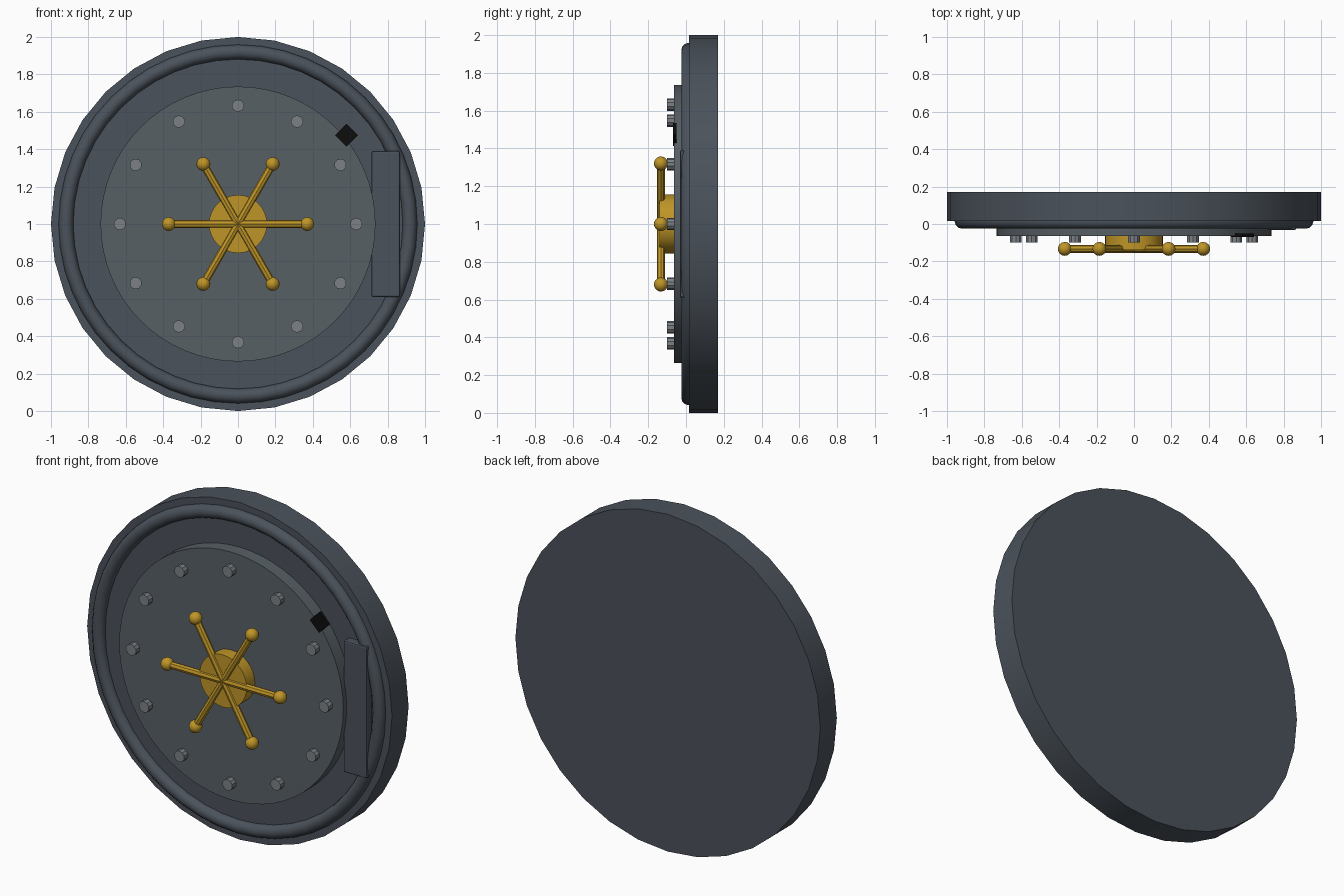
import bpy, math
from math import radians, sin, cos, pi

if "Cube" in bpy.data.objects:
    bpy.data.objects.remove(bpy.data.objects["Cube"])

CZ = 1.0  # height of the door centre


def material(name, rgb):
    m = bpy.data.materials.new(name)
    m.diffuse_color = (*rgb, 1)
    m.use_nodes = True
    m.node_tree.nodes["Principled BSDF"].inputs["Base Color"].default_value = m.diffuse_color
    return m


STEEL = material("dark_steel", (0.07, 0.085, 0.105))
PLATE = material("plate_steel", (0.095, 0.115, 0.13))
BOLT = material("bolt_steel", (0.2, 0.22, 0.24))
GOLD = material("brass", (0.52, 0.3, 0.02))
BLACK = material("black", (0.004, 0.004, 0.004))


def finish(name, mat, smooth=True):
    ob = bpy.context.object
    ob.name = name
    ob.data.materials.append(mat)
    if smooth:
        bpy.ops.object.shade_smooth_by_angle(angle=radians(31))
    return ob


def disc(name, r, y0, y1, sides, mat, x=0, z=CZ, smooth=True):
    """Cylinder along y between y0 and y1."""
    bpy.ops.mesh.primitive_cylinder_add(
        vertices=sides, radius=r, depth=y1 - y0,
        location=(x, (y0 + y1) / 2, z), rotation=(pi / 2, 0, 0))
    return finish(name, mat, smooth)


def box(name, size, loc, mat, turn=0, bevel=0):
    bpy.ops.mesh.primitive_cube_add(size=1, location=loc, rotation=(0, turn, 0))
    bpy.context.object.scale = size
    bpy.ops.object.transform_apply(location=False, rotation=False, scale=True)
    ob = finish(name, mat, False)
    if bevel:
        b = ob.modifiers.new("bevel", 'BEVEL')
        b.width = bevel
        b.segments = 2
    return ob


# Door slab, rim ring and raised front plate
disc("door_slab", 1.0, 0.015, 0.17, 32, STEEL)
bpy.ops.mesh.primitive_torus_add(
    major_segments=48, minor_segments=12, major_radius=0.92, minor_radius=0.039,
    location=(0, 0.014, CZ), rotation=(pi / 2, 0, 0))
finish("rim_ring", STEEL)
disc("front_plate", 0.735, -0.063, 0.03, 64, PLATE)

# Ring of bolts
for i in range(12):
    a = i * pi / 6
    disc(f"bolt_{i + 1}", 0.033, -0.1, -0.05, 10, BOLT,
         0.632 * cos(a), CZ + 0.632 * sin(a), smooth=False)

# Handwheel: hub, three through-rods, six ball knobs
WY = -0.133
disc("wheel_hub", 0.155, -0.14, -0.05, 32, GOLD)
for i in range(3):
    bpy.ops.mesh.primitive_cylinder_add(
        vertices=8, radius=0.021, depth=0.74, location=(0, WY, CZ),
        rotation=(0, pi / 2 + i * pi / 3, 0))
    finish(f"wheel_rod_{i + 1}", GOLD, False)
for i in range(6):
    a = i * pi / 3
    bpy.ops.mesh.primitive_uv_sphere_add(
        segments=16, ring_count=10, radius=0.037,
        location=(0.37 * cos(a), WY, CZ + 0.37 * sin(a)))
    finish(f"wheel_knob_{i + 1}", GOLD)

# Hinge block and small lock sensor
box("hinge_block", (0.153, 0.08, 0.78), (0.79, 0.008, CZ), STEEL, bevel=0.008)
box("lock_sensor", (0.086, 0.02, 0.086), (0.58, -0.06, 1.475), BLACK, turn=pi / 4)
